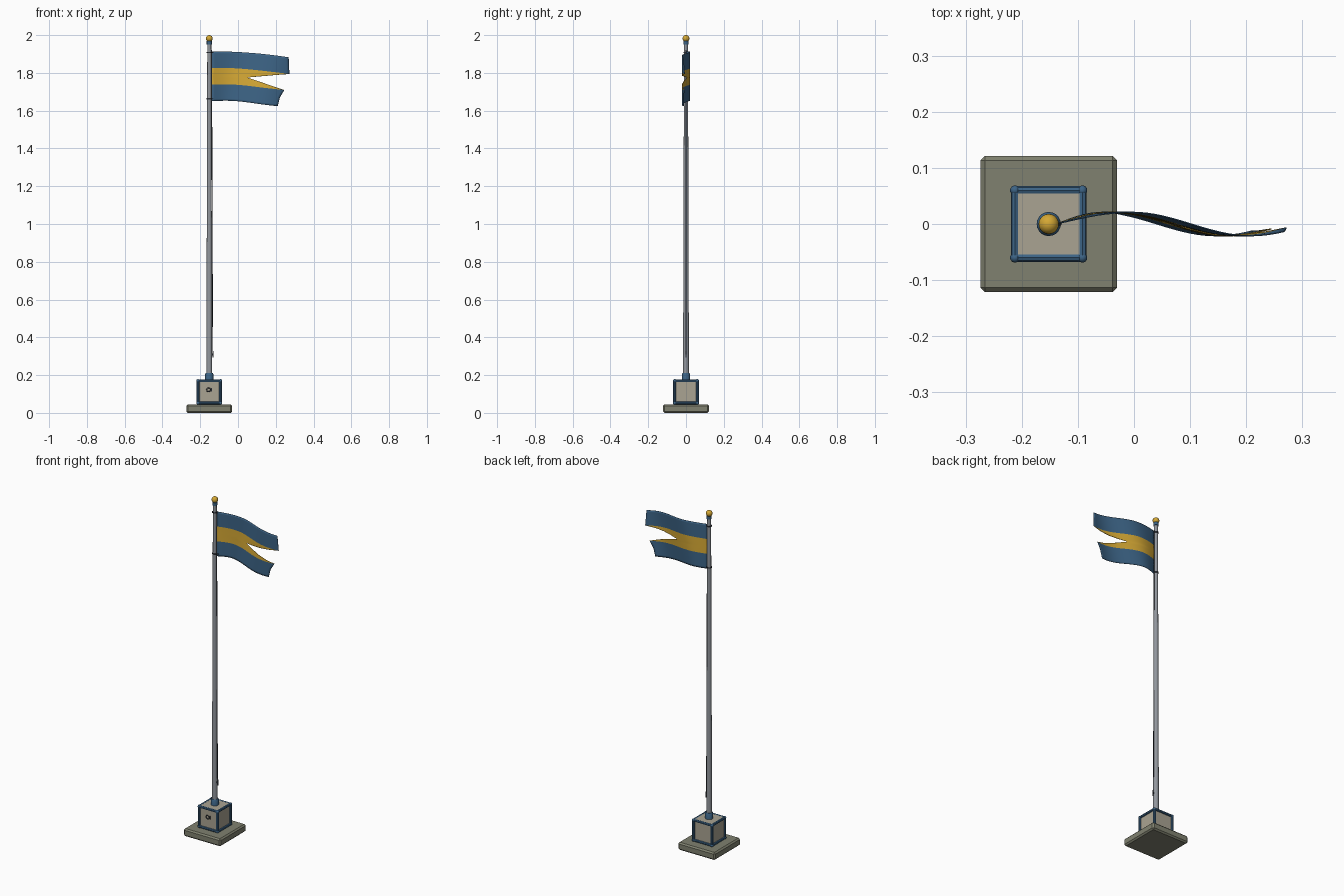
import bpy, bmesh, math
from mathutils import Vector

if "Cube" in bpy.data.objects:
    bpy.data.objects.remove(bpy.data.objects["Cube"])

CX = -0.152  # pole axis


def mat(name, rgb):
    m = bpy.data.materials.new(name)
    m.diffuse_color = (*rgb, 1)
    m.use_nodes = True
    m.node_tree.nodes["Principled BSDF"].inputs["Base Color"].default_value = m.diffuse_color
    return m


BLUE = mat("navy blue", (0.045, 0.125, 0.235))
GOLD = mat("gold", (0.66, 0.39, 0.035))
STONE = mat("dark stone", (0.215, 0.22, 0.16))
PANEL = mat("light stone", (0.40, 0.37, 0.29))
STEEL = mat("grey steel", (0.29, 0.31, 0.34))
DARK = mat("dark metal", (0.025, 0.03, 0.04))


def finish(name, bm, mats, smooth=True):
    me = bpy.data.meshes.new(name)
    bmesh.ops.recalc_face_normals(bm, faces=bm.faces)
    bm.to_mesh(me)
    bm.free()
    ob = bpy.data.objects.new(name, me)
    bpy.context.collection.objects.link(ob)
    for m in mats:
        me.materials.append(m)
    if smooth:
        bpy.ops.object.select_all(action='DESELECT')
        ob.select_set(True)
        bpy.context.view_layer.objects.active = ob
        bpy.ops.object.shade_smooth_by_angle(angle=math.radians(40))
    return ob


def box(name, c, size, m, bevel=0):
    bm = bmesh.new()
    bmesh.ops.create_cube(bm, size=1)
    for v in bm.verts:
        v.co = Vector([v.co[i] * size[i] + c[i] for i in range(3)])
    if bevel:
        bmesh.ops.bevel(bm, geom=bm.edges[:], offset=bevel, segments=1, affect='EDGES')
    return finish(name, bm, [m], False)


def lathe(name, prof, m, segs=20, x=CX):
    # profile of (radius, z) spun round the pole axis
    bm = bmesh.new()
    vs = [bm.verts.new((r, 0, z)) for r, z in prof]
    es = [bm.edges.new(p) for p in zip(vs, vs[1:])]
    bmesh.ops.spin(bm, geom=vs + es, cent=(0, 0, 0), axis=(0, 0, 1),
                   angle=2 * math.pi, steps=segs, use_duplicate=False)
    bmesh.ops.remove_doubles(bm, verts=bm.verts, dist=1e-5)
    bmesh.ops.translate(bm, verts=bm.verts, vec=(x, 0, 0))
    return finish(name, bm, [m])


def rods(name, segments, r, m, segs=8):
    # straight round bars between pairs of points
    bm = bmesh.new()
    for a, b in segments:
        a, b = Vector(a), Vector(b)
        d = b - a
        new = bmesh.ops.create_cone(bm, cap_ends=True, segments=segs, radius1=r,
                                    radius2=r, depth=d.length)["verts"]
        q = d.to_track_quat('Z', 'Y')
        for v in new:
            v.co = q @ v.co + (a + b) / 2
    return finish(name, bm, [m])


# stone base and plinth
box("base_slab", (CX, 0, 0.0225), (0.243, 0.243, 0.045), STONE, 0.008)
box("plinth_block", (CX, 0, 0.109), (0.12, 0.12, 0.132), PANEL)

# blue trim along the plinth edges, with rounded corners
h, zs = 0.06, (0.052, 0.17)
corner = [(CX - h, -h), (CX + h, -h), (CX + h, h), (CX - h, h)]
bars = []
for i, a in enumerate(corner):
    b = corner[(i + 1) % 4]
    bars += [((*a, z), (*b, z)) for z in zs]
    bars.append(((*a, zs[0]), (*a, zs[1])))
rods("plinth_trim", bars, 0.0075, BLUE)
bm = bmesh.new()
for x, y in corner:
    for z in zs:
        new = bmesh.ops.create_uvsphere(bm, u_segments=10, v_segments=6, radius=0.009)["verts"]
        bmesh.ops.translate(bm, verts=new, vec=(x, y, z))
finish("trim_corners", bm, [BLUE])

# small fitting on the plinth front
bpy.ops.mesh.primitive_torus_add(major_radius=0.010, minor_radius=0.0025, major_segments=16,
                                 minor_segments=6, location=(CX - 0.004, -0.063, 0.122),
                                 rotation=(math.pi / 2, 0, 0))
ring = bpy.context.object
ring.name = "front_ring"
ring.data.materials.append(DARK)
bpy.ops.object.shade_smooth_by_angle()
box("front_catch", (CX + 0.012, -0.063, 0.122), (0.004, 0.007, 0.018), DARK)

# pole, collar and finial
lathe("pole_collar", [(0, 0.165), (0.0215, 0.165), (0.0215, 0.206), (0.018, 0.211), (0, 0.211)], BLUE)
lathe("pole", [(0, 0.2), (0.0155, 0.2), (0.0105, 1.96), (0, 1.96)], STEEL)
lathe("pole_cap", [(0, 1.95), (0.0135, 1.95), (0.0135, 1.968), (0, 1.968)], BLUE)
lathe("finial_ball", [(0.018 * math.sin(math.pi * i / 12), 1.982 - 0.018 * math.cos(math.pi * i / 12))
                      for i in range(13)], GOLD)

# halyard, its cleat and the flag rings
rods("halyard", [((CX + 0.018, 0, 0.3), (CX + 0.0125, 0, 1.92))], 0.0018, DARK, 6)
box("cleat_stem", (CX + 0.0165, 0, 0.31), (0.007, 0.006, 0.01), DARK)
box("cleat_bar", (CX + 0.02, 0, 0.31), (0.005, 0.006, 0.036), DARK, 0.001)
for i, z in enumerate((1.908, 1.663)):
    lathe("flag_ring_%d" % i, [(0.0105, z - 0.003), (0.0145, z - 0.003),
                               (0.0145, z + 0.003), (0.0105, z + 0.003)], DARK)
    box("flag_toggle_%d" % i, (CX + 0.0155, 0, z), (0.012, 0.003, 0.005), DARK)

# swallow-tailed flag: three stripes, wavy
X0, NU, NV = -0.138, 28, 24
ends = [(0, 0.21), (0.18, 0.222), (1 / 3, 0.245), (0.5, 0.05), (2 / 3, 0.272), (1, 0.268)]


def tail(v):
    for (a, p), (b, q) in zip(ends, ends[1:]):
        if v <= b + 1e-6:
            return p + (q - p) * (v - a) / (b - a)


def flag_point(u, v):
    s = u * (tail(v) - X0)
    ramp = min(1, s / 0.12)
    phase = 0.9 * (0.55 - v) * ramp
    y = 0.021 * math.sin(2 * math.pi * s / 0.425 + phase)
    z = 1.65 + 0.264 * v - 0.19 * s * s + 0.004 * math.sin(2 * math.pi * s / 0.4)*(1 - v)
    return (X0 + s, y, z)


bm = bmesh.new()
grid = [[bm.verts.new(flag_point(i / NU, j / NV)) for i in range(NU + 1)] for j in range(NV + 1)]
for j in range(NV):
    for i in range(NU):
        f = bm.faces.new((grid[j][i], grid[j][i + 1], grid[j + 1][i + 1], grid[j + 1][i]))
        f.material_index = 1 if NV // 3 <= j < 2 * NV // 3 else 0
flag = finish("flag", bm, [BLUE, GOLD])
sol = flag.modifiers.new("thickness", 'SOLIDIFY')
sol.thickness = 0.002
sol.offset = 0
